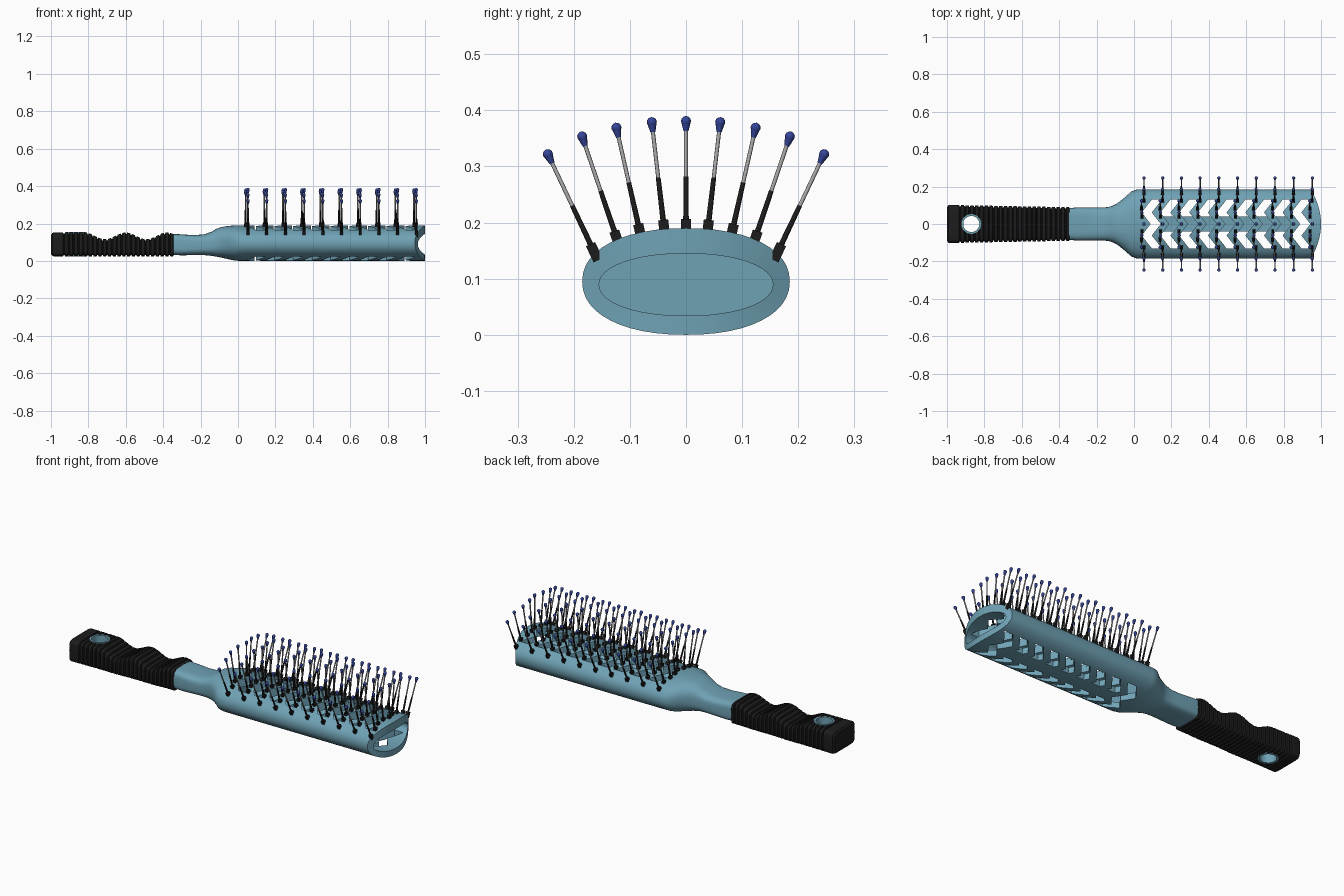
import bpy, bmesh, math
from mathutils import Vector, Matrix

if "Cube" in bpy.data.objects:
    bpy.data.objects.remove(bpy.data.objects["Cube"])


def material(name, rgb):
    m = bpy.data.materials.new(name)
    m.diffuse_color = (*rgb, 1)
    m.use_nodes = True
    m.node_tree.nodes["Principled BSDF"].inputs["Base Color"].default_value = m.diffuse_color
    return m


BLUE = material("blue_plastic", (0.16, 0.36, 0.46))
BLACK = material("black_rubber", (0.012, 0.012, 0.012))
GREY = material("pin_grey", (0.42, 0.42, 0.42))
NAVY = material("tip_blue", (0.035, 0.06, 0.32))


def make_object(name, bm, mat):
    bmesh.ops.recalc_face_normals(bm, faces=bm.faces)
    mesh = bpy.data.meshes.new(name)
    bm.to_mesh(mesh)
    bm.free()
    ob = bpy.data.objects.new(name, mesh)
    bpy.context.collection.objects.link(ob)
    if mat:
        mesh.materials.append(mat)
    return ob


def smooth(ob, angle=35):
    bpy.ops.object.select_all(action='DESELECT')
    ob.select_set(True)
    bpy.context.view_layer.objects.active = ob
    bpy.ops.object.shade_smooth_by_angle(angle=math.radians(angle))


def cut(ob, cutter):
    mod = ob.modifiers.new("cut", 'BOOLEAN')
    mod.operation, mod.solver, mod.object = 'DIFFERENCE', 'EXACT', cutter
    bpy.ops.object.select_all(action='DESELECT')
    ob.select_set(True)
    bpy.context.view_layer.objects.active = ob
    bpy.ops.object.modifier_apply(modifier=mod.name)
    bpy.data.objects.remove(cutter)


def section(x, hy, z0, z1, n, curve=0.0, count=48):
    """Superellipse ring across x; curve pulls the sides back in x."""
    pts = []
    for i in range(count):
        a = 2 * math.pi * i / count
        c, s = math.cos(a), math.sin(a)
        y = hy * math.copysign(abs(c) ** (2 / n), c)
        z = (z0 + z1) / 2 + (z1 - z0) / 2 * math.copysign(abs(s) ** (2 / n), s)
        pts.append((x - curve * (y / 0.185) ** 2, y, z))
    return pts


def loft(name, rings, mat):
    bm = bmesh.new()
    loops = [[bm.verts.new(p) for p in r] for r in rings]
    for a, b in zip(loops, loops[1:]):
        for i in range(len(a)):
            j = (i + 1) % len(a)
            bm.faces.new((a[i], a[j], b[j], b[i]))
    bm.faces.new(loops[0])
    bm.faces.new(loops[-1])
    return make_object(name, bm, mat)


# Head and neck: one loft out to the open end and back along the inside
profile = [(-0.36, .085, .032, .145, 4.5), (-0.30, .088, .030, .142, 4.2),
           (-0.24, .088, .031, .138, 3.8), (-0.18, .088, .031, .142, 3.4),
           (-0.14, .090, .027, .157, 3.1), (-0.115, .097, .023, .172, 2.9),
           (-0.09, .110, .018, .181, 2.7), (-0.05, .142, .009, .187, 2.4),
           (-0.015, .173, .002, .190, 2.3), (0.01, .183, 0, .190, 2.2),
           (0.03, .185, 0, .190, 2.2)]
rings = [section(*p) for p in profile]
rings += [section(1, .185, 0, .190, 2.2, .055),
          section(1, .155, .034, .145, 2.1, .055),
          section(0.02, .155, .034, .145, 2.1)]
head = loft("vented_head", rings, BLUE)


# Vents: zigzag slots in the top, paired slanted slots in the bottom
def zig(y):
    y = abs(y)
    return 0.024 - 0.048 * y / 0.062 if y < 0.062 else -0.024 + 0.054 * (y - 0.062) / 0.068


def slot(bm, x, ys, z0, z1, w=0.027):
    rows = [[bm.verts.new((x + zig(y) + dx, y, z))
             for dx, z in ((-w, z0), (w, z0), (w, z1), (-w, z1))] for y in ys]
    for a, b in zip(rows, rows[1:]):
        for i in range(4):
            j = (i + 1) % 4
            bm.faces.new((a[i], a[j], b[j], b[i]))
    bm.faces.new(rows[0])
    bm.faces.new(rows[-1])


FULL = (-.13, -.062, 0, .062, .13)
bm = bmesh.new()
for i in range(1, 10):
    slot(bm, 0.1 * i - 0.008, FULL, 0.09, 0.3)
    if i in (1, 9):
        slot(bm, 0.1 * i - 0.008, FULL, -0.1, 0.08)
    else:
        for s in (-1, 1):
            slot(bm, 0.1 * i - 0.008, [s * v for v in (.04, .062, .13)], -0.1, 0.08)
cut(head, make_object("vent_cutter", bm, None))
smooth(head)


# Ribbed grip with finger waves along the top
def grip_ring(x, inset):
    top = 0.152
    if x > -0.82:
        top = 0.134 + 0.018 * math.cos(2 * math.pi * (x + 0.6) / 0.22)
    hy = 0.090 - 0.012 * (x + 0.345) / 0.655
    return section(x, hy - inset, 0.025 + inset, top - inset, 7)


rings = [grip_ring(-1.0, .012), grip_ring(-0.992, .002), grip_ring(-0.985, 0)]
x, pitch = -0.935, 0.0256
while x < -0.36:
    rings += [grip_ring(x, 0), grip_ring(x + .003, .008),
              grip_ring(x + .007, .008), grip_ring(x + .010, 0)]
    x += pitch
rings += [grip_ring(-0.348, 0), grip_ring(-0.345, .004)]
grip = loft("ribbed_grip", rings, BLACK)


# Hanging hole with its blue sleeve
def cylinder(name, r, z0, z1, mat):
    bm = bmesh.new()
    bmesh.ops.create_cone(bm, cap_ends=True, segments=32, radius1=r, radius2=r, depth=z1 - z0,
                          matrix=Matrix.Translation((-0.87, 0, (z0 + z1) / 2)))
    return make_object(name, bm, mat)


cut(grip, cylinder("hole_cutter", 0.053, -0.1, 0.3, None))
smooth(grip, 30)
sleeve = cylinder("hanging_hole_sleeve", 0.0535, 0.024, 0.154, BLUE)
cut(sleeve, cylinder("sleeve_cutter", 0.043, -0.1, 0.3, None))
smooth(sleeve)

# Bristles: (base y, z) and (tip y, z) for one side, mirrored
fan = [((0, .182), (0, .39)), ((.038, .181), (.062, .388)), ((.080, .174), (.126, .378)),
       ((.120, .162), (.188, .362)), ((.160, .140), (.250, .330))]
sheaths, pins, tips = bmesh.new(), bmesh.new(), bmesh.new()


def rod(bm, a, b, r1, r2, rot):
    bmesh.ops.create_cone(bm, cap_ends=True, segments=8, radius1=r1, radius2=r2,
                          depth=(b - a).length, matrix=Matrix.Translation((a + b) / 2) @ rot)


for row in range(10):
    for k in range(-4, 5):
        s = -1 if k < 0 else 1
        (by, bz), (ty, tz) = fan[abs(k)]
        bx = 0.044 + 0.1 * row + 0.4 * min(zig(by), 0.024)
        base, tip = Vector((bx, s * by, bz)), Vector((bx, s * ty, tz))
        d = (tip - base).normalized()
        rot = d.to_track_quat('Z', 'Y').to_matrix().to_4x4()
        mid = base + d * 0.1
        rod(sheaths, base, mid, .0052, .0042, rot)
        bmesh.ops.create_cube(sheaths, size=1, matrix=Matrix.Translation(base + d * .008) @ rot
                              @ Matrix.Diagonal((.016, .018, .032, 1)))
        rod(pins, mid, tip - d * .015, .0036, .0036, rot)
        # Teardrop tip
        bmesh.ops.create_uvsphere(tips, u_segments=10, v_segments=6, radius=.009,
                                  matrix=Matrix.Translation(tip - d * .009) @ rot)
        rod(tips, tip - d * .027, tip - d * .009, .0045, .0088, rot)

for name, bm, mat in (("bristle_sheaths", sheaths, BLACK), ("bristle_pins", pins, GREY),
                      ("bristle_tips", tips, NAVY)):
    smooth(make_object(name, bm, mat), 50)
